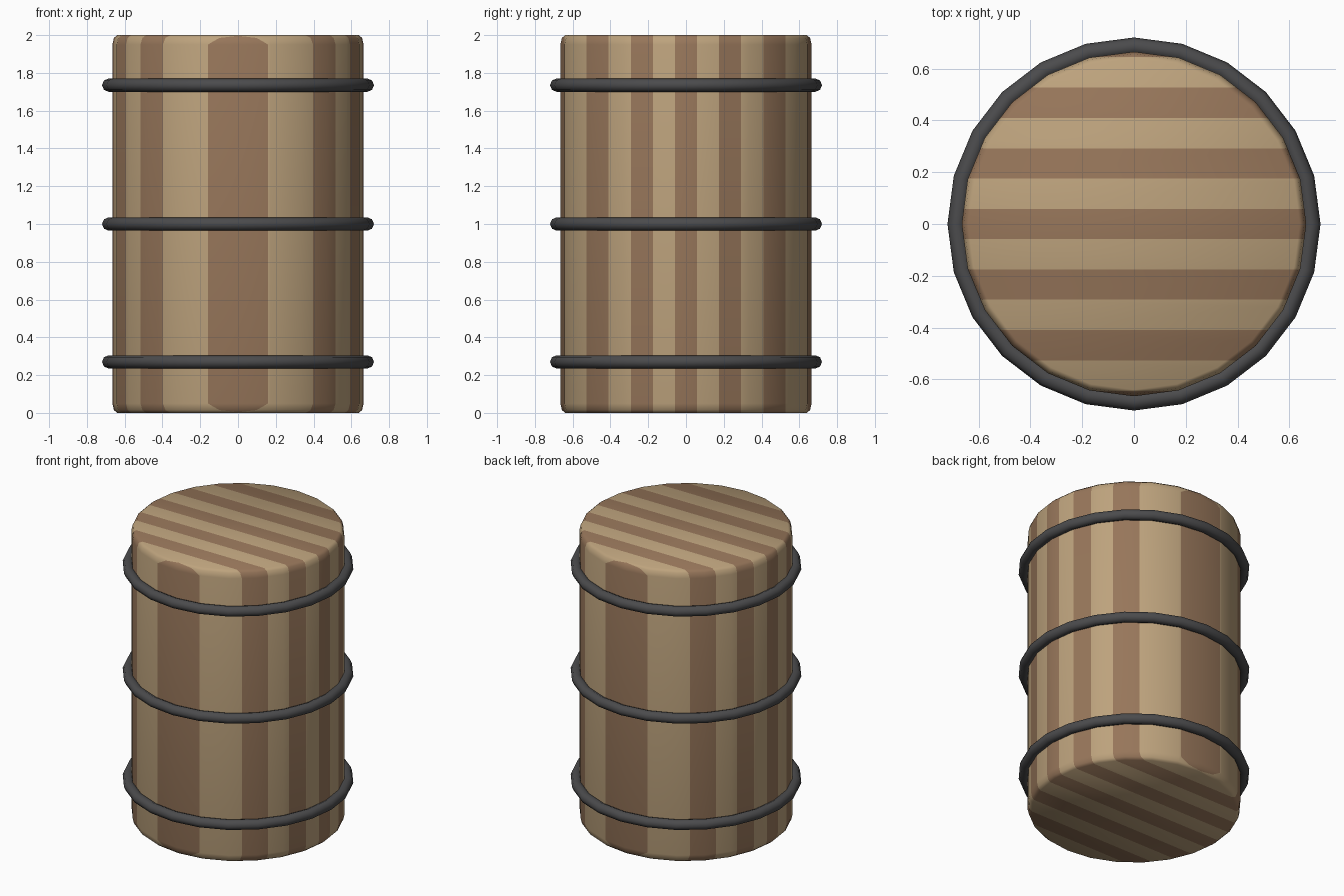
import bpy
import bmesh
import math

cube = bpy.data.objects.get("Cube")
if cube:
    bpy.data.objects.remove(cube, do_unlink=True)

SIDES = 24
PITCH = 0.234      # distance between dark stripe centres
HALF = 0.058       # half width of a dark stripe


def material(name, rgb):
    mat = bpy.data.materials.new(name)
    mat.use_nodes = True
    mat.diffuse_color = (*rgb, 1)
    mat.node_tree.nodes["Principled BSDF"].inputs["Base Color"].default_value = (*rgb, 1)
    return mat


light_wood = material("light wood", (0.51, 0.365, 0.205))
dark_wood = material("dark wood", (0.31, 0.182, 0.103))
iron = material("dark iron", (0.07, 0.07, 0.073))


def lathe(name, profile, materials, closed=False):
    """Turn a (radius, height) profile around z, capping open ends."""
    bm = bmesh.new()
    rings = []
    for r, z in profile:
        angles = [math.tau * i / SIDES for i in range(SIDES)]
        rings.append([bm.verts.new((r * math.cos(a), r * math.sin(a), z)) for a in angles])
    pairs = list(zip(rings, rings[1:]))
    if closed:
        pairs.append((rings[-1], rings[0]))
    else:
        bm.faces.new(rings[0][::-1])
        bm.faces.new(rings[-1])
    for low, high in pairs:
        for i in range(SIDES):
            j = (i + 1) % SIDES
            bm.faces.new((low[i], low[j], high[j], high[i]))
    mesh = bpy.data.meshes.new(name)
    obj = bpy.data.objects.new(name, mesh)
    bpy.context.collection.objects.link(obj)
    for mat in materials:
        mesh.materials.append(mat)
    return obj, bm


def finish(obj, bm):
    bmesh.ops.recalc_face_normals(bm, faces=bm.faces)
    for face in bm.faces:
        face.smooth = True
    bm.to_mesh(obj.data)
    bm.free()


# Barrel body with rounded rims
rim = [(0.64, 0), (0.657, 0.015), (0.665, 0.05)]
profile = rim + [(r, 2 - z) for r, z in reversed(rim)]
body, bm = lathe("barrel_body", profile, [light_wood, dark_wood])

# Planks: cut the body along the stripe edges, then colour by depth
for k in range(-3, 4):
    for side in (-HALF, HALF):
        geom = bm.verts[:] + bm.edges[:] + bm.faces[:]
        bmesh.ops.bisect_plane(bm, geom=geom, dist=1e-5,
                               plane_co=(0, k * PITCH + side, 0), plane_no=(0, 1, 0))
for face in bm.faces:
    y = face.calc_center_bounds().y
    face.material_index = int(abs(y - round(y / PITCH) * PITCH) < HALF)
finish(body, bm)

# Three iron hoops with an octagonal section
for label, height in (("lower", 0.27), ("middle", 1.0), ("upper", 1.735)):
    section = []
    for i in range(8):
        a = math.tau * i / 8
        section.append((0.685 + 0.035 * math.cos(a), height + 0.035 * math.sin(a)))
    hoop, bm = lathe(label + "_hoop", section, [iron], closed=True)
    finish(hoop, bm)
